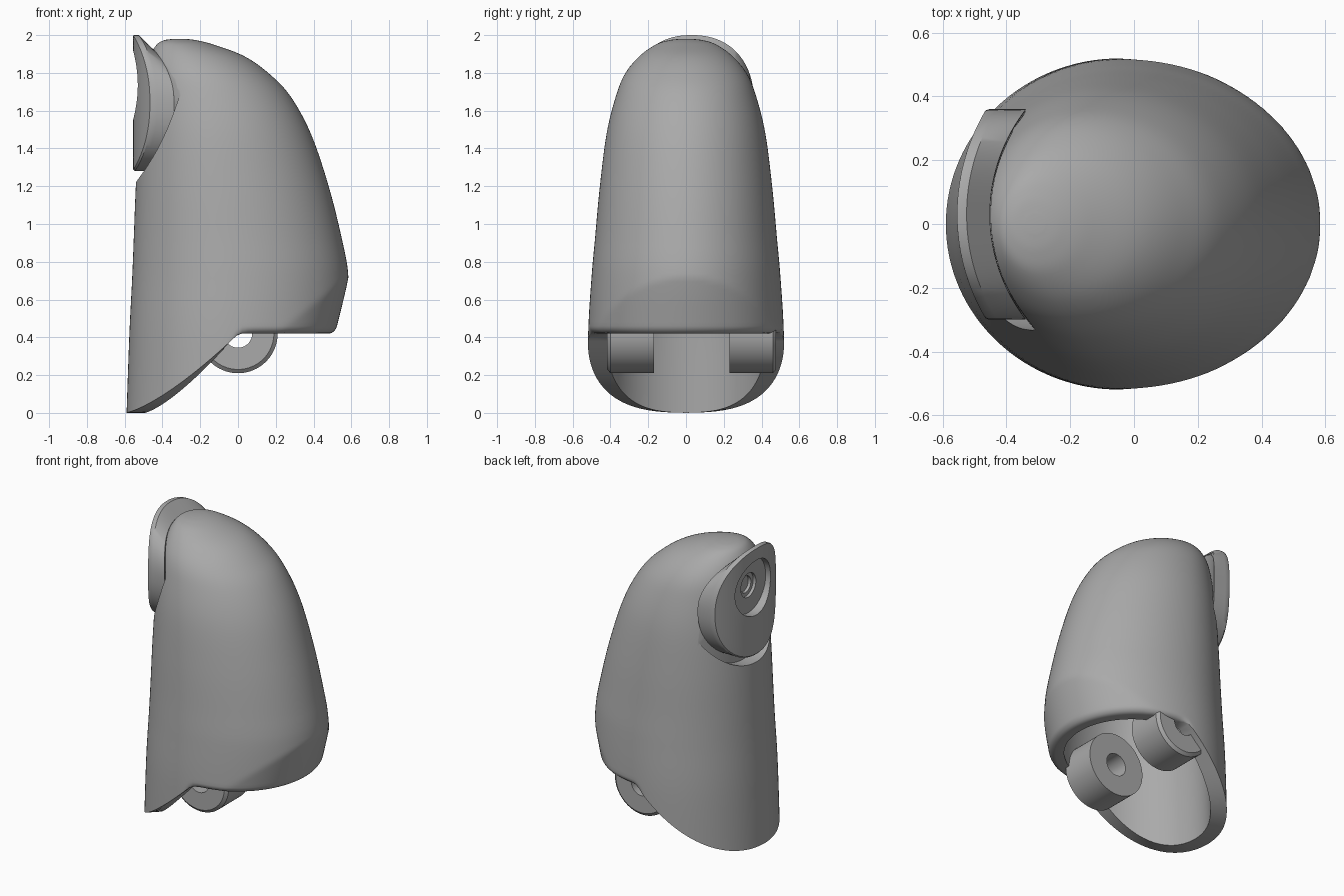
import bpy, bmesh, math

cube = bpy.data.objects.get("Cube")
if cube:
    bpy.data.objects.remove(cube, do_unlink=True)

GREY = (0.40, 0.40, 0.40, 1.0)
mat = bpy.data.materials.new("plain grey")
mat.use_nodes = True
mat.diffuse_color = GREY
mat.node_tree.nodes["Principled BSDF"].inputs["Base Color"].default_value = GREY
mat.node_tree.nodes["Principled BSDF"].inputs["Roughness"].default_value = 0.6


def loops_object(name, loops, wrap=False):
    """Skin a list of equal closed loops; cap both ends or join last to first."""
    bm = bmesh.new()
    rows = [[bm.verts.new(p) for p in loop] for loop in loops]
    n = len(rows[0])
    pairs = list(zip(rows, rows[1:])) + ([(rows[-1], rows[0])] if wrap else [])
    for a, b in pairs:
        for i in range(n):
            j = (i + 1) % n
            bm.faces.new((a[i], a[j], b[j], b[i]))
    if not wrap:
        bm.faces.new(rows[0])
        bm.faces.new(rows[-1])
    bmesh.ops.recalc_face_normals(bm, faces=bm.faces)
    mesh = bpy.data.meshes.new(name)
    bm.to_mesh(mesh)
    bm.free()
    mesh.materials.append(mat)
    ob = bpy.data.objects.new(name, mesh)
    bpy.context.collection.objects.link(ob)
    return ob


def activate(ob):
    bpy.ops.object.select_all(action='DESELECT')
    ob.select_set(True)
    bpy.context.view_layer.objects.active = ob


def smooth(ob, angle=30):
    activate(ob)
    bpy.ops.object.shade_smooth_by_angle(angle=math.radians(angle))


# ---------- Shell: cross-sections as (z, rear x, nose x, half width) ----------
KEYS = [(0.0, -.59, .59, .522), (.42, -.575, .59, .518), (.72, -.56, .585, .50),
        (.92, -.552, .55, .482), (1.2, -.541, .48, .456), (1.48, -.525, .385, .42),
        (1.68, -.508, .275, .37), (1.8, -.49, .16, .32), (1.89, -.466, .03, .245),
        (1.95, -.43, -.13, .16), (1.973, -.39, -.22, .09), (1.98, -.34, -.28, .03)]


def catmull(a, b, c, d, t):
    return .5 * (2 * b + (c - a) * t + (2 * a - 5 * b + 4 * c - d) * t * t
                 + (3 * b - a - 3 * c + d) * t ** 3)


DENSE = []
for k in range(len(KEYS) - 1):
    q = [KEYS[max(0, min(len(KEYS) - 1, k + o))] for o in (-1, 0, 1, 2)]
    for s in range(6):
        DENSE.append([catmull(*[p[i] for p in q], s / 6) for i in range(4)])
DENSE.append(list(KEYS[-1]))


def section(z):
    for a, b in zip(DENSE, DENSE[1:]):
        if z <= b[0]:
            t = max(0, (z - a[0]) / (b[0] - a[0]))
            return [a[i] + (b[i] - a[i]) * t for i in range(1, 4)]
    return DENSE[-1][1:]


def shell_point(ang, z, inset=0.0, scale=1.0):
    xl, xr, w = section(z)
    cx = xl + .46 * (xr - xl)
    c, s = math.cos(ang), math.sin(ang)
    a = (xr - cx) if c > 0 else (cx - xl)
    x = cx + (a - inset) * c * scale
    y = (w - inset) * s * scale
    # undercut below the slanted nose ridge
    if x > .25:
        x -= .25 * max(0, .46 + .776 * (x - .25) - z)
    return (x, y, z)


def bottom_z(ang):
    x = shell_point(ang, .2)[0]
    if math.cos(ang) < -.9999:
        return 0.0
    return .42 if x >= 0 else .42 * max(0, 1 + x / .59) ** 1.35


N = 128
ANG = [2 * math.pi * i / N for i in range(N)]
loops = []
# cavity, from its domed ceiling down to the open rim
for k in range(10):
    f = math.pi / 2 * (k + .3) / 9.3
    loops.append([shell_point(a, .95 + .25 * math.cos(f), .1, math.sin(f)) for a in ANG])
for k in range(1, 13):
    t = k / 12
    loops.append([shell_point(a, .95 + (bottom_z(a) - .95) * t, .1) for a in ANG])
# outer skin with a rounded lower edge below the nose
R = .04
for d in (0, .003, .01, .02, .03, R):
    fil = R - math.sqrt(max(0, R * R - (R - d) ** 2))
    row = []
    for a in ANG:
        z = bottom_z(a)
        blend = min(1, max(0, (shell_point(a, .42)[0] + .02) / .08))
        row.append(shell_point(a, z + d, fil * blend))
    loops.append(row)
for k in range(1, 17):
    loops.append([shell_point(a, bottom_z(a) + R + (.8 - bottom_z(a) - R) * k / 16)
                  for a in ANG])
for row in DENSE:
    if row[0] > .83:
        loops.append([shell_point(a, row[0]) for a in ANG])
shell = loops_object("shell", loops)

# ---------- Rear mounting plate, sitting in a curved pocket ----------
CY, AXIS_X = .03, .085
M = 96


def wrap_x(r, y):
    return AXIS_X - math.sqrt(max(0.0, r * r - (y - CY) ** 2))


def oval(i, hy, hz, cz, n=2.25):
    a = 2 * math.pi * i / M
    c, s = math.cos(a), math.sin(a)
    return (CY + hy * math.copysign(abs(c) ** (2 / n), c),
            cz + hz * math.copysign(abs(s) ** (2 / n), s))


def circle(i, r):
    a = 2 * math.pi * i / M
    return (CY + .01 + r * math.cos(a), 1.735 + r * math.sin(a))


def on_wrap(points, r):
    return [(wrap_x(r, y), y, z) for y, z in points]


# pocket cutter
edge = [oval(i, .362, .42, 1.64) for i in range(M)]
cut = [on_wrap([(CY + (y - CY) * f, 1.64 + (z - 1.64) * f) for y, z in edge], .535)
       for f in (.05, .25, .5, .75, 1)]
cut += [[(-.8, y, z) for y, z in edge]]
cutter = loops_object("pocket_cutter", cut)
cutter.hide_render = True
mod = shell.modifiers.new("pocket", 'BOOLEAN')
mod.operation = 'DIFFERENCE'
mod.solver = 'EXACT'
mod.object = cutter
activate(shell)
bpy.ops.object.modifier_apply(modifier=mod.name)
bpy.data.objects.remove(cutter, do_unlink=True)
smooth(shell, 32)

# plate: screw hole, counterbore, curved face, rim, then the back
rim = [oval(i, .33, .36, 1.64) for i in range(M)]
bore = [circle(i, .185) for i in range(M)]
FLOOR = -.495
plate = [[(-.455, *circle(i, .055)) for i in range(M)],
         [(-.475, *circle(i, .055)) for i in range(M)],
         [(-.475, *circle(i, .08)) for i in range(M)],
         [(FLOOR, *circle(i, .08)) for i in range(M)],
         [(FLOOR, *p) for p in bore]]
for f in (0, .25, .5, .75, .97):
    plate.append(on_wrap([(b[0] + (e[0] - b[0]) * f, b[1] + (e[1] - b[1]) * f)
                          for b, e in zip(bore, rim)], .64))
plate.append(on_wrap(rim, .632))
plate.append(on_wrap(rim, .61))
# the back slopes in towards the top
back = [(y, z if z < 1.64 else 1.64 + (z - 1.64) * .8) for y, z in rim]
for f in (1, .75, .5, .25, .05):
    plate.append(on_wrap([(CY + (y - CY) * f, 1.64 + (z - 1.64) * f) for y, z in back], .537))
smooth(loops_object("mounting_plate", plate))

# ---------- Pair of hinge lugs with pin holes ----------
for side, name in ((-1, "hinge_lug_right"), (1, "hinge_lug_left")):
    profile = [(.075, .20), (.21, .20), (.21, .43), (.19, .447), (.075, .447)]
    rings = [[(r * math.cos(2 * math.pi * i / 64), CY + side * d,
               .42 + r * math.sin(2 * math.pi * i / 64)) for i in range(64)]
             for r, d in profile]
    smooth(loops_object(name, rings, wrap=True))
